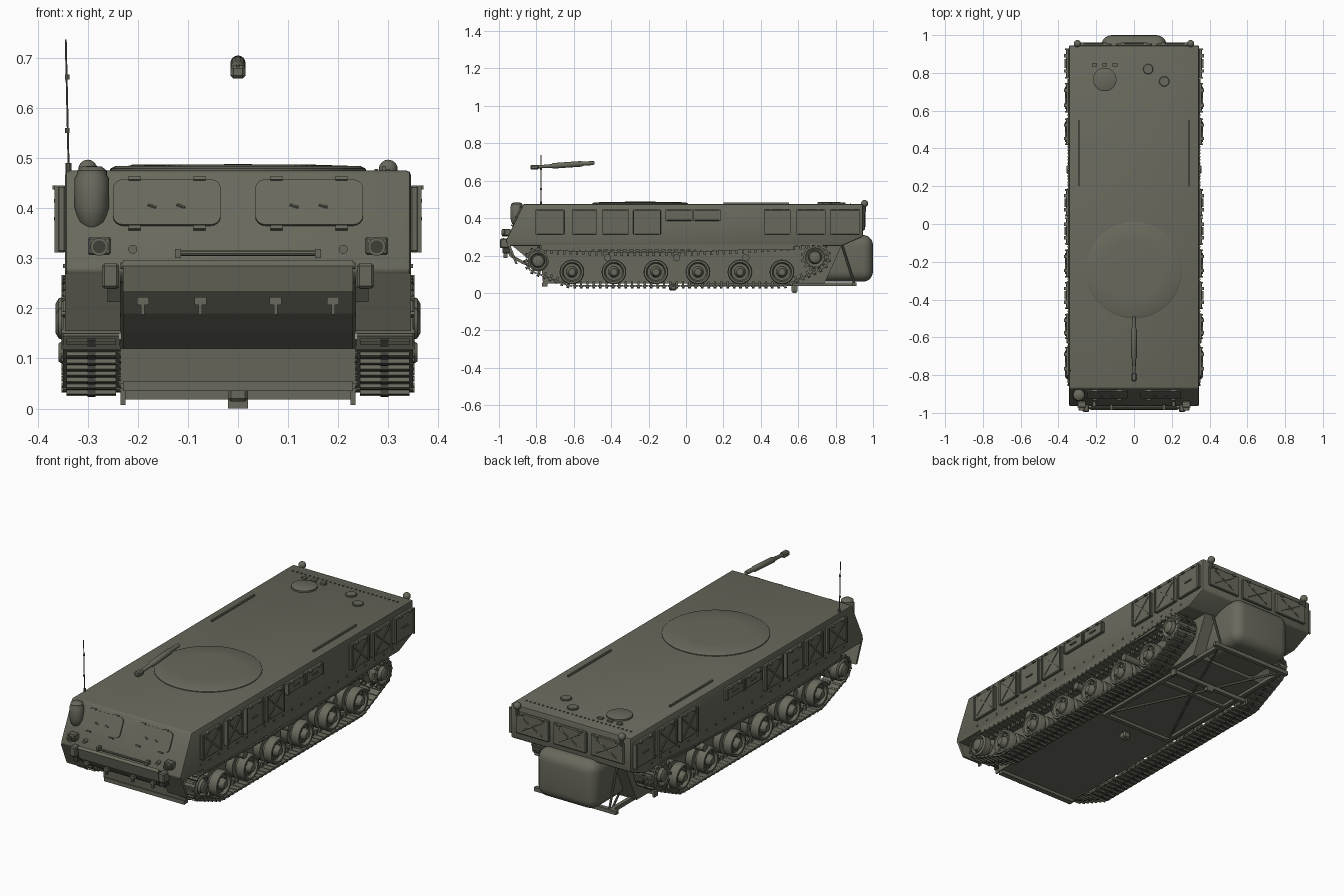
import bpy, bmesh, math
from mathutils import Vector, Matrix, Euler

if "Cube" in bpy.data.objects:
    bpy.data.objects.remove(bpy.data.objects["Cube"])


def material(name, rgb):
    m = bpy.data.materials.new(name)
    m.use_nodes = True
    m.diffuse_color = (*rgb, 1)
    m.node_tree.nodes["Principled BSDF"].inputs["Base Color"].default_value = (*rgb, 1)
    return m


OLIVE = material("olive_grey", (0.14, 0.14, 0.108))
DARK = material("dark_rubber", (0.05, 0.05, 0.042))


def finish(name, bm, mat=OLIVE, smooth=False):
    bmesh.ops.recalc_face_normals(bm, faces=bm.faces[:])
    me = bpy.data.meshes.new(name)
    bm.to_mesh(me)
    bm.free()
    me.materials.append(mat)
    ob = bpy.data.objects.new(name, me)
    bpy.context.collection.objects.link(ob)
    if smooth:
        me.shade_smooth()
        me.set_sharp_from_angle(angle=math.radians(35))
    return ob


def add_box(bm, loc, size, rx=0.0):
    mat = Matrix.Translation(loc) @ Euler((rx, 0, 0)).to_matrix().to_4x4() @ Matrix.Diagonal((*size, 1))
    return bmesh.ops.create_cube(bm, size=1, matrix=mat)["verts"]


def box(name, loc, size, rx=0.0, bevel=0.0, segs=1, mat=OLIVE):
    bm = bmesh.new()
    add_box(bm, loc, size, rx)
    if bevel:
        bmesh.ops.bevel(bm, geom=bm.edges[:], offset=bevel, segments=segs, profile=0.5, affect='EDGES')
    return finish(name, bm, mat, segs > 1)


def lathe(name, pts, loc, axis=(0, 0, 1), steps=24, mat=OLIVE):
    """Spin (radius, height) points about the axis."""
    bm = bmesh.new()
    vs = [bm.verts.new((r, 0, h)) for r, h in pts]
    es = [bm.edges.new(p) for p in zip(vs, vs[1:])]
    bmesh.ops.spin(bm, geom=vs + es, cent=(0, 0, 0), axis=(0, 0, 1), angle=math.tau, steps=steps)
    bmesh.ops.remove_doubles(bm, verts=bm.verts[:], dist=1e-5)
    rot = Vector(axis).to_track_quat('Z', 'Y').to_matrix().to_4x4()
    bm.transform(Matrix.Translation(loc) @ rot)
    return finish(name, bm, mat, True)


def rod(name, a, b, r, steps=10, mat=OLIVE):
    d = Vector(b) - Vector(a)
    return lathe(name, [(0, 0), (r, 0), (r, d.length), (0, d.length)], a, d, steps, mat)


def ball(name, loc, r):
    pts = [(r * math.sin(i * math.pi / 8), -r * math.cos(i * math.pi / 8)) for i in range(9)]
    return lathe(name, pts, loc, steps=16)


def prism(name, profile, x0, x1, bevel=0.0):
    bm = bmesh.new()
    f = bm.faces.new([bm.verts.new((x0, y, z)) for y, z in profile])
    new = bmesh.ops.extrude_face_region(bm, geom=[f])["geom"]
    bmesh.ops.translate(bm, vec=(x1 - x0, 0, 0), verts=[g for g in new if isinstance(g, bmesh.types.BMVert)])
    if bevel:
        bmesh.ops.bevel(bm, geom=bm.edges[:], offset=bevel, segments=2, profile=0.5, affect='EDGES')
    return finish(name, bm, OLIVE, bool(bevel))


# Hull
prism("upper_hull", [(-0.87, 0.475), (-0.965, 0.275), (-0.94, 0.25), (0.83, 0.25), (0.945, 0.3), (0.945, 0.475)],
      -0.345, 0.345, 0.008)
prism("lower_hull", [(-0.95, 0.27), (-0.77, 0.12), (-0.765, 0.05), (0.74, 0.05), (0.84, 0.27)], -0.235, 0.235)
box("rear_drive_housing", (0, 0.85, 0.185), (0.345, 0.3, 0.25), bevel=0.055, segs=5)

# Curved front vane and its fittings
vane = [(-0.985, 0.285), (-0.975, 0.235), (-0.935, 0.19), (-0.875, 0.155), (-0.775, 0.12)]
prism("front_vane", vane + [(y + 0.01, z + 0.012) for y, z in reversed(vane)], -0.23, 0.23)
rod("vane_top_bar", (-0.235, -0.975, 0.285), (0.235, -0.975, 0.285), 0.007)
rod("front_tow_bar", (-0.125, -0.975, 0.31), (0.165, -0.975, 0.31), 0.006)
for x in (-0.12, 0.16):
    box("tow_bar_clamp", (x, -0.97, 0.31), (0.012, 0.03, 0.018))
for x in (-0.19, -0.075, 0.075, 0.19):
    box("vane_hook_plate", (x, -0.967, 0.215), (0.024, 0.02, 0.016))
    box("vane_hook", (x, -0.965, 0.2), (0.007, 0.02, 0.025))

# Sloped front panels, lights and mudguards
TILT = -math.atan2(0.095, 0.2)


def slope_y(z):
    return -0.965 + (z - 0.275) * 0.475


for s in (-1, 1):
    bm = bmesh.new()
    vs = add_box(bm, (0, 0, 0), (0.215, 0.012, 0.1))
    edges = [e for e in bm.edges if abs(e.verts[0].co.y - e.verts[1].co.y) > 0.005]
    bmesh.ops.bevel(bm, geom=edges, offset=0.02, segments=4, profile=0.5, affect='EDGES')
    bm.transform(Matrix.Translation((s * 0.142, slope_y(0.41), 0.41)) @ Matrix.Rotation(TILT, 4, 'X'))
    finish("front_panel", bm)
    for dx in (-0.065, 0.065):
        for z in (0.36, 0.458):
            box("front_panel_hinge", (s * 0.142 + dx, slope_y(z) - 0.004, z), (0.024, 0.014, 0.007), TILT)
    for dx in (-0.03, 0.028):
        rod("panel_handle", (s * 0.142 + dx - 0.008, slope_y(0.407) - 0.009, 0.407),
            (s * 0.142 + dx + 0.008, slope_y(0.402) - 0.009, 0.402), 0.003, 6)
    box("headlight_box", (s * 0.277, -0.955, 0.325), (0.046, 0.035, 0.036), bevel=0.004)
    rod("headlight", (s * 0.277, -0.95, 0.323), (s * 0.277, -0.985, 0.323), 0.018, 16)
    rod("headlight_lens", (s * 0.277, -0.984, 0.323), (s * 0.277, -0.987, 0.323), 0.013, 16, DARK)
    rod("marker_light", (s * 0.21, -0.94, 0.318), (s * 0.21, -0.965, 0.318), 0.009, 12)
    box("vane_arm", (s * 0.255, -0.965, 0.265), (0.034, 0.06, 0.05), bevel=0.005)
    box("vane_buffer", (s * 0.248, -0.96, 0.228), (0.026, 0.04, 0.03), mat=DARK)
    prism("front_mudguard", [(-0.96, 0.27), (-0.912, 0.155), (-0.9, 0.155), (-0.945, 0.27)], s * 0.235, s * 0.345)
    box("side_skirt", (s * 0.341, -0.1, 0.245), (0.008, 1.35, 0.03))

# Exhaust stack and antenna
lathe("exhaust_stack", [(0, 0), (0.015, 0.003), (0.027, 0.018), (0.034, 0.045), (0.034, 0.105), (0.03, 0.112), (0.03, 0.12),
                        (0.02, 0.128), (0, 0.13)], (-0.292, -0.905, 0.355))
rod("antenna_base", (-0.338, -0.775, 0.46), (-0.338, -0.775, 0.49), 0.006)
rod("antenna", (-0.338, -0.775, 0.47), (-0.344, -0.775, 0.737), 0.0022, 6)
for z in (0.55, 0.657):
    rod("antenna_joint", (-0.341, -0.775, z), (-0.341, -0.775, z + 0.01), 0.0045, 8)

# Roof fittings
lathe("roof_disc", [(0, 0.013), (0.15, 0.012), (0.245, 0.009), (0.255, 0.004), (0.255, -0.005), (0, -0.005)],
      (0, -0.245, 0.475), steps=64)
for x, y, r, h in ((-0.155, 0.765, 0.062, 0.012), (0.075, 0.82, 0.027, 0.008), (0.16, 0.755, 0.027, 0.008)):
    lathe("roof_hatch", [(0, h), (r * 0.9, h), (r, h - 0.003), (r, -0.005), (0, -0.005)], (x, y, 0.475), steps=32)
for x in (-0.21, -0.155, -0.1):
    box("periscope", (x, 0.843, 0.477), (0.026, 0.018, 0.012))
for s in (-1, 1):
    box("roof_rail", (s * 0.292, 0.375, 0.478), (0.008, 0.35, 0.012))
    rod("rear_lamp_post", (s * 0.3, 0.955, 0.43), (s * 0.3, 0.955, 0.475), 0.008)
    ball("rear_lamp", (s * 0.3, 0.955, 0.478), 0.019)
bm = bmesh.new()
for i in range(26):
    add_box(bm, (-0.3 + i * 0.024, 0.88, 0.476), (0.007, 0.007, 0.005))
finish("roof_rivets", bm)

# Floating gun barrel above the roof
lathe("gun_barrel", [(0, 0), (0.009, 0), (0.011, 0.02), (0.011, 0.06), (0.015, 0.07), (0.015, 0.22), (0.01, 0.23),
                     (0.008, 0.32), (0.012, 0.325), (0.012, 0.34), (0, 0.34)][::-1],
      (0, -0.49, 0.695), (0, -1, -0.07), 16)
box("gun_breech", (0, -0.81, 0.672), (0.03, 0.045, 0.026), bevel=0.006)


# Storage panels with crossed ribs
def side_panel(s, y0, y1, z0, z1, cross):
    yc, zc, w, h = (y0 + y1) / 2, (z0 + z1) / 2, y1 - y0, z1 - z0
    box("side_panel", (s * 0.352, yc, zc), (0.018, w, h), bevel=0.004)
    for t in (-1, 1):
        box("panel_edge", (s * 0.362, yc + t * (w / 2 - 0.005), zc), (0.008, 0.008, h))
        box("panel_latch", (s * 0.364, yc + t * w * 0.25, z1 - 0.004), (0.012, 0.018, 0.008))
        if cross:
            box("panel_rib", (s * 0.362, yc, zc), (0.006, math.hypot(w, h) * 0.72, 0.008), t * math.atan2(h, w))
    if not cross:
        box("panel_grip", (s * 0.363, yc, zc), (0.008, w * 0.3, 0.007))


for s in (-1, 1):
    for y0, y1, cross in ((-0.805, -0.65, 1), (-0.61, -0.475, 1), (-0.45, -0.305, 0), (-0.283, -0.135, 1),
                          (0.417, 0.56, 1), (0.59, 0.747, 1), (0.77, 0.93, 0)):
        side_panel(s, y0, y1, 0.312, 0.445, cross)
    for y0 in (-0.11, 0.04):
        side_panel(s, y0, y0 + 0.145, 0.385, 0.445, 0)
    bm = bmesh.new()
    for i in range(22):
        add_box(bm, (s * 0.346, -0.8 + i * 0.075, 0.285), (0.006, 0.008, 0.008))
    finish("side_bolts", bm)
for x in (-0.215, 0, 0.215):
    box("rear_panel", (x, 0.948, 0.39), (0.19, 0.016, 0.11), bevel=0.004)
    for t in (-1, 1):
        rod("rear_panel_rib", (x - 0.06, 0.956, 0.39 - t * 0.035), (x + 0.06, 0.956, 0.39 + t * 0.035), 0.004, 6)
        box("rear_panel_latch", (x + t * 0.06, 0.956, 0.44), (0.02, 0.012, 0.01))

# Running gear
IDLER, SPROCKET = (-0.79, 0.17, 0.055), (0.69, 0.19, 0.062)
ROAD = [(-0.61 + i * 0.2246, 0.112, 0.066) for i in range(6)]


def cross2(o, a, b):
    return (a[0] - o[0]) * (b[1] - o[1]) - (a[1] - o[1]) * (b[0] - o[0])


def half_hull(points):
    out = []
    for p in points:
        while len(out) > 1 and cross2(out[-2], out[-1], p) <= 0:
            out.pop()
        out.append(p)
    return out[:-1]


def track_path(count):
    """Even points along a belt stretched round the wheels, sagging on top."""
    pts = sorted((y + (r + 0.008) * math.cos(a * math.tau / 48), z + (r + 0.008) * math.sin(a * math.tau / 48))
                 for y, z, r in [IDLER, SPROCKET] + ROAD for a in range(48))
    loop = [Vector(p) for p in half_hull(pts) + half_hull(pts[::-1])]
    loop.append(loop[0])
    total = sum((b - a).length for a, b in zip(loop, loop[1:]))
    out, run = [], 0.0
    for a, b in zip(loop, loop[1:]):
        seg = (b - a).length
        while len(out) < count and len(out) * total / count < run + seg:
            out.append(a.lerp(b, (len(out) * total / count - run) / seg))
        run += seg
    for p in out:
        t = (p.x - IDLER[0]) / (SPROCKET[0] - IDLER[0])
        if p.y > 0.2 and 0 < t < 1:
            p.y -= 0.025 * math.sin(math.pi * t)
    return out


SHOES = track_path(100)
for s in (-1, 1):
    bm = bmesh.new()
    pads = bmesh.new()
    for i, p in enumerate(SHOES):
        d = SHOES[(i + 1) % len(SHOES)] - SHOES[i - 1]
        ang = math.atan2(d.y, d.x)
        out = Vector((0, math.sin(ang), -math.cos(ang)))
        c = Vector((s * 0.293, p.x, p.y))
        add_box(bm, c, (0.112, 0.024, 0.01), ang)
        add_box(bm, c + out * 0.007, (0.098, 0.01, 0.012), ang)
        add_box(bm, c - out * 0.012, (0.012, 0.012, 0.022), ang)
        add_box(bm, c + Vector((0, d.x, d.y)).normalized() * 0.016, (0.118, 0.008, 0.008), ang)
        add_box(pads, c + out * 0.011, (0.016, 0.014, 0.008), ang)
    finish("track", bm)
    finish("track_pads", pads, DARK)
    for y, z, r in ROAD:
        lathe("road_wheel", [(0, 0.245), (r, 0.245), (r, 0.283), (0.045, 0.285), (0.045, 0.302), (r, 0.304), (r, 0.34),
                             (0.062, 0.347), (0.052, 0.347), (0.045, 0.332), (0.03, 0.332), (0.025, 0.348),
                             (0.018, 0.358), (0, 0.358)], (0, y, z), (s, 0, 0), 28)
        for k in range(8):
            a = k * math.tau / 8
            box("wheel_bolt", (s * 0.334, y + 0.037 * math.cos(a), z + 0.037 * math.sin(a)), (0.008, 0.006, 0.006), a)
    for name, (y, z, r) in (("idler_wheel", IDLER), ("drive_sprocket", SPROCKET)):
        lathe(name, [(0, 0.24), (r, 0.245), (r, 0.275), (0.03, 0.28), (0.03, 0.305), (r, 0.31), (r, 0.345), (r - 0.01, 0.352),
                     (0.036, 0.34), (0.03, 0.358), (0.02, 0.364), (0, 0.364)], (0, y, z), (s, 0, 0), 28)
    y, z, r = SPROCKET
    for k in range(13):
        a = k * math.tau / 13
        for x in (0.26, 0.345):
            box("sprocket_tooth", (s * x, y + r * math.cos(a), z + r * math.sin(a)), (0.012, 0.026, 0.014), a)
    for y in (-0.42, -0.05, 0.32):
        rod("return_roller", (s * 0.23, y, 0.188), (s * 0.335, y, 0.188), 0.019, 16)

# Belly frame
for s in (-1, 1):
    box("frame_rail", (s * 0.2, 0.46, 0.046), (0.02, 0.9, 0.02))
    rod("frame_diagonal", (s * 0.2, 0.03, 0.045), (0, 0.45, 0.045), 0.006, 6)
    rod("frame_diagonal", (s * 0.2, 0.9, 0.045), (0, 0.45, 0.045), 0.006, 6)
    box("frame_foot", (s * 0.23, 0.58, 0.024), (0.01, 0.03, 0.034))
    rod("frame_strut", (s * 0.19, 0.9, 0.05), (s * 0.19, 0.83, 0.27), 0.006, 8)
for y, w in ((0.02, 0.42), (0.45, 0.42), (0.9, 0.47)):
    box("frame_crossbar", (0, y, 0.046), (w, 0.022, 0.02))
box("foot_crossbar", (0, 0.58, 0.028), (0.47, 0.02, 0.02))
box("drain_fitting", (0, 0.58, 0.009), (0.04, 0.02, 0.018))
box("belly_skid", (0, -0.07, 0.032), (0.04, 0.04, 0.036), bevel=0.006)
box("front_belly_lip", (0, -0.755, 0.045), (0.46, 0.03, 0.02))
